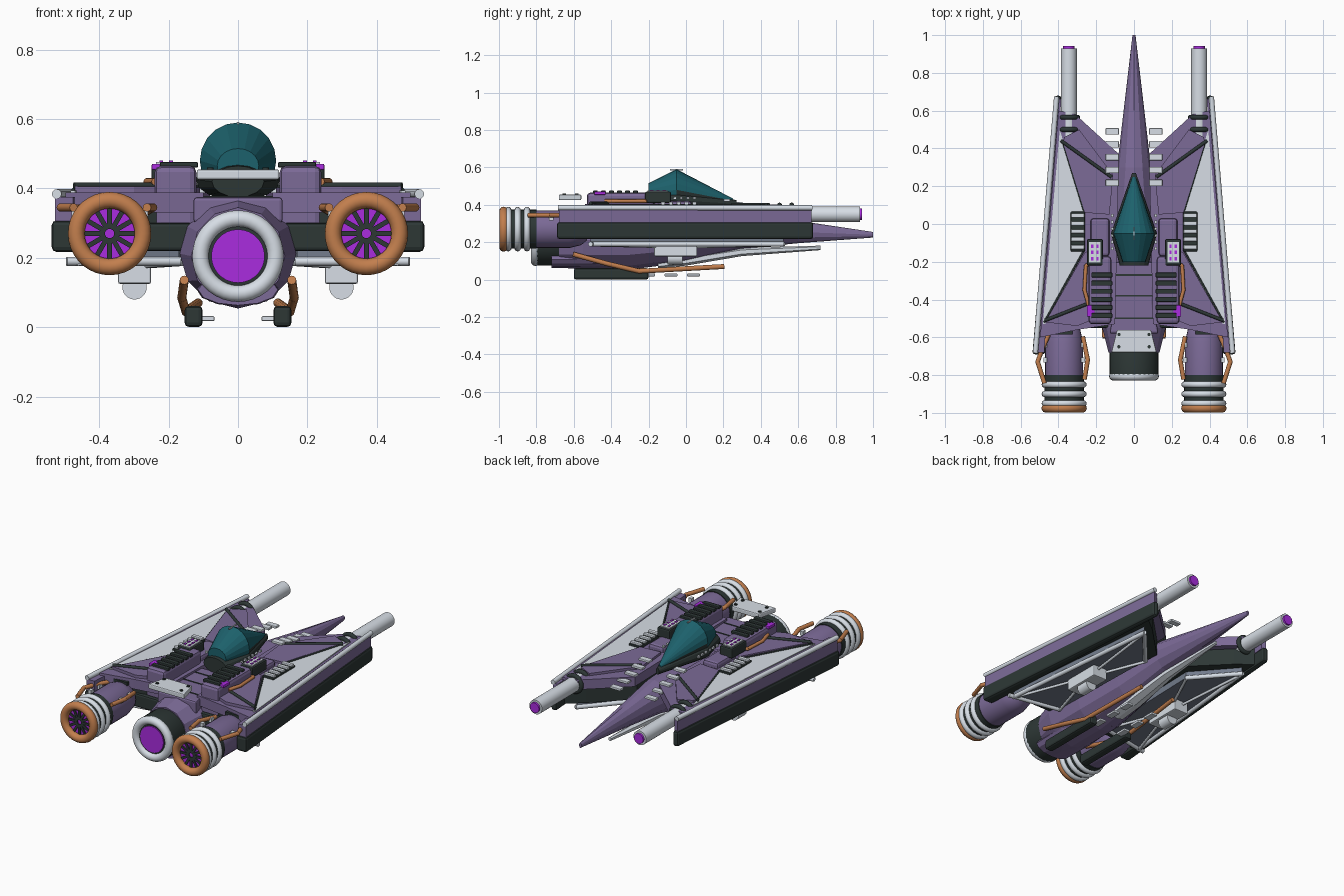
import bpy, bmesh, math
from mathutils import Vector, Matrix

if "Cube" in bpy.data.objects:
    bpy.data.objects.remove(bpy.data.objects["Cube"])


def material(name, rgb):
    m = bpy.data.materials.new(name)
    m.use_nodes = True
    m.diffuse_color = (*rgb, 1)
    m.node_tree.nodes["Principled BSDF"].inputs["Base Color"].default_value = (*rgb, 1)
    return m


PURPLE = material("hull purple", (.2, .145, .31))
WHITE = material("pale grey", (.68, .73, .79))
DARK = material("dark trim", (.026, .038, .036))
TEAL = material("teal glass", (.012, .12, .15))
ORANGE = material("copper", (.54, .21, .075))
GLOW = material("bright violet", (.4, .025, .74))
SLATE = material("slate underside", (.17, .2, .26))


def finish(name, bm, mats, mirror=True, bevel=0, smooth=False):
    bmesh.ops.recalc_face_normals(bm, faces=bm.faces)
    me = bpy.data.meshes.new(name)
    bm.to_mesh(me)
    bm.free()
    for m in mats if isinstance(mats, list) else [mats]:
        me.materials.append(m)
    ob = bpy.data.objects.new(name, me)
    bpy.context.collection.objects.link(ob)
    if smooth:
        me.shade_smooth()
        me.set_sharp_from_angle(angle=math.radians(35))
    if bevel:
        b = ob.modifiers.new("bevel", "BEVEL")
        b.width, b.segments = bevel, 2
    if mirror:
        ob.modifiers.new("mirror", "MIRROR")
    return ob


def boxes(name, items, mat, **kw):
    """items: (centre, size) pairs joined in one object"""
    bm = bmesh.new()
    for c, s in items:
        bmesh.ops.create_cube(bm, size=1, matrix=Matrix.Translation(c) @ Matrix.Diagonal((*s, 1)))
    return finish(name, bm, mat, **kw)


def prism(name, pts, z0, z1, mat, **kw):
    bm = bmesh.new()
    face = bm.faces.new([bm.verts.new((x, y, z0)) for x, y in pts])
    ext = bmesh.ops.extrude_face_region(bm, geom=[face])["geom"]
    bmesh.ops.translate(bm, verts=[v for v in ext if isinstance(v, bmesh.types.BMVert)], vec=(0, 0, z1 - z0))
    return finish(name, bm, mat, **kw)


def rods(name, paths, r, mat, **kw):
    """round rods along each path of points"""
    bm = bmesh.new()
    for path in paths:
        for a, b in zip(path, path[1:]):
            a, b = Vector(a), Vector(b)
            d = b - a
            rot = d.to_track_quat("Z", "Y").to_matrix().to_4x4()
            bmesh.ops.create_cone(bm, cap_ends=True, segments=12, radius1=r, radius2=r,
                                  depth=d.length + r * .6, matrix=Matrix.Translation((a + b) / 2) @ rot)
    return finish(name, bm, mat, smooth=True, **kw)


def loft(name, rings, n, mat, rule=None, **kw):
    """rings: (y, x radius, z radius, x centre, z centre)"""
    bm = bmesh.new()
    loops = [[bm.verts.new((cx + rx * math.sin(math.tau * i / n), y, cz + rz * math.cos(math.tau * i / n)))
              for i in range(n)] for y, rx, rz, cx, cz in rings]
    for a, b in zip(loops, loops[1:]):
        for i in range(n):
            f = bm.faces.new((a[i], a[(i + 1) % n], b[(i + 1) % n], b[i]))
            if rule:
                f.material_index = rule(f.calc_center_median())
    bm.faces.new(loops[0])
    bm.faces.new(loops[-1])
    return finish(name, bm, mat, **kw)


def lathe(name, profile, cx, cz, mat, **kw):
    return loft(name, [(y, r, r, cx, cz) for r, y in profile], 28, mat, smooth=True, **kw)


def torus(name, rings, cx, cz, mat, **kw):
    """rings: (y, major radius, minor radius)"""
    bm = bmesh.new()
    n, k = 36, 14
    for y, big, small in rings:
        vs = []
        for i in range(n):
            a = math.tau * i / n
            for j in range(k):
                t = math.tau * j / k
                r = big + small * math.cos(t)
                vs.append(bm.verts.new((cx + r * math.cos(a), y + small * math.sin(t), cz + r * math.sin(a))))
        for i in range(n):
            for j in range(k):
                p, q = i * k, (i + 1) % n * k
                bm.faces.new((vs[p + j], vs[q + j], vs[q + (j + 1) % k], vs[p + (j + 1) % k]))
    return finish(name, bm, mat, smooth=True, **kw)


# Fuselage, deck and keel
loft("fuselage", [(1, .008, .015, 0, .24), (.6, .055, .06, 0, .255), (.3, .09, .1, 0, .265),
                  (0, .13, .14, 0, .232), (-.3, .168, .158, 0, .212), (-.55, .168, .158, 0, .212),
                  (-.68, .135, .14, 0, .205)], 12, PURPLE, mirror=False)
loft("belly_hull", [(-.25, .1, .05, 0, .115), (-.5, .12, .05, 0, .11), (-.72, .115, .045, 0, .108)], 12,
     PURPLE, mirror=False)
prism("deck", [(-.11, -.2), (.11, -.2), (.1, -.42), (.13, -.58), (-.13, -.58), (-.1, -.42)],
      .3, .375, PURPLE, mirror=False, bevel=.01)
boxes("deck_seams", [((0, y, .374), (.2, .008, .008)) for y in (-.27, -.38, -.5)], DARK, mirror=False)
prism("rear_plate", [(-.09, -.56), (.09, -.56), (.12, -.68), (-.12, -.68)], .425, .455, WHITE,
      mirror=False, bevel=.006)
rods("plate_studs", [[(.08, y, .45), (.08, y, .458)] for y in (-.585, -.65)], .009, DARK)
loft("keel", [(.72, .01, .012, 0, .17), (.3, .035, .022, 0, .148), (0, .05, .025, 0, .1),
              (-.15, .05, .02, 0, .08)], 6, WHITE, mirror=False)

# Central engine
lathe("main_engine", [(.12, -.64), (.13, -.67), (.13, -.8), (.095, -.81)], 0, .205, DARK, mirror=False)
torus("main_engine_rim", [(-.805, .108, .024)], 0, .205, WHITE, mirror=False)
lathe("main_engine_glow", [(.077, -.8), (.077, -.816)], 0, .205, GLOW, mirror=False)

# Canopy: glass above, dark tub below
loft("canopy", [(.25, .008, .012, 0, .422), (-.05, .11, .11, 0, .48), (-.2, .06, .05, 0, .465)], 20,
     [TEAL, DARK], rule=lambda c: 0 if c.z > .45 else 1, mirror=False)
loft("canopy_frame", [(.27, .01, .02, 0, .405), (-.05, .122, .06, 0, .425), (-.22, .075, .045, 0, .42)], 16,
     DARK, mirror=False)
boxes("canopy_crest", [((0, -.05, .588), (.006, .07, .008))], WHITE, mirror=False)

# Wings
prism("wing", [(.08, .37), (.31, .58), (.4, .6), (.497, -.6), (.3, -.56), (.1, -.53)], .33, .388, PURPLE)
prism("wing_core", [(.1, .32), (.3, .52), (.4, .6), (.49, -.58), (.3, -.54), (.14, -.5)], .23, .33, DARK)
prism("wing_panel", [(.375, .44), (.265, .08), (.26, -.14), (.47, -.53), (.483, -.53), (.393, .5)],
      .387, .394, WHITE)
prism("front_strake", [(.11, .26), (.29, .5), (.37, .46), (.375, .43), (.26, .06), (.13, .05)], .38, .402, PURPLE)
prism("rear_strake", [(.2, -.13), (.26, -.15), (.47, -.52), (.3, -.54), (.2, -.5)], .38, .405, PURPLE)
rods("wing_cables", [[(.385, .44, .402), (.12, .25, .402)], [(.47, -.51, .408), (.24, -.42, .408)]], .009, DARK)
rods("panel_seams", [[(.375, .43, .396), (.265, .07, .396)], [(.265, -.14, .396), (.475, -.52, .396)]], .005, DARK)

# Side armour along the wing edges
prism("side_armour", [(.385, .68), (.42, .68), (.538, -.69), (.47, -.69)], .217, .308, DARK, bevel=.014)
prism("upper_armour", [(.385, .66), (.412, .67), (.528, -.68), (.475, -.68)], .3, .375, PURPLE)
rods("edge_rail", [[(.41, .67, .384), (.522, -.68, .384)]], .014, WHITE)

# Wing vents
boxes("vent_base", [((.298, -.04, .394), (.075, .21, .02))], DARK, bevel=.005)
boxes("vent_slats", [((.298, .045 - .042 * i, .405), (.07, .022, .02)) for i in range(5)], WHITE, bevel=.004)

# Shoulder pods with grilles and control panels
boxes("shoulder_pod", [((.18, -.35, .375), (.12, .36, .18))], PURPLE, bevel=.018)
boxes("pod_nose", [((.18, -.07, .36), (.1, .2, .12))], PURPLE, bevel=.015)
boxes("grille", [((.17, -.27 - .043 * i, .468), (.11, .026, .016)) for i in range(6)], DARK, bevel=.004)
boxes("panel_base", [((.207, -.15, .44), (.085, .14, .06))], DARK, bevel=.008)
boxes("panel_face", [((.207, -.15, .472), (.06, .11, .008))], WHITE)
boxes("panel_buttons", [((.207 + dx, -.15 + dy, .477), (.011, .018, .006))
                        for dx in (-.014, .014) for dy in (-.033, 0, .033)], GLOW)
boxes("pod_light", [((.229, -.46, .462), (.04, .06, .018))], GLOW, bevel=.004)
rods("pod_pipe", [[(.2, -.2, .42), (.255, -.22, .42), (.262, -.35, .42), (.24, -.43, .42)]], .01, ORANGE)
boxes("tub_studs", [((.115, -.13 + .035 * i, .437), (.012, .015, .012)) for i in range(6)], WHITE)
boxes("nose_slats", [((.115, .49 - .068 * i, .36 + .016 * i), (.07, .034, .014)) for i in range(5)], WHITE, bevel=.003)

# Cannons
lathe("cannon", [(.042, .42), (.042, .93)], .345, .35, WHITE)
lathe("cannon_tip", [(.03, .92), (.03, .942)], .345, .35, GLOW)
torus("cannon_clamps", [(.5, .047, .013), (.565, .047, .013)], .345, .352, DARK)

# Side engines
X, Z = .37, .27
lathe("engine_body", [(.06, -.53), (.085, -.56), (.1, -.62), (.1, -.81)], X, Z, PURPLE)
lathe("engine_core", [(.104, -.8), (.104, -.96)], X, Z, DARK)
torus("engine_rings", [(y, .102, .017) for y in (-.85, -.9, -.95)], X, Z, WHITE)
torus("engine_lip", [(-.975, .096, .024)], X, Z, ORANGE)
lathe("fan_glow", [(.074, -.95), (.074, -.968)], X, Z, GLOW)
bm = bmesh.new()
for i in range(12):
    spoke = Matrix.Translation((X, -.969, Z)) @ Matrix.Rotation(math.tau * i / 12, 4, "Y")
    bmesh.ops.create_cube(bm, size=1, matrix=spoke @ Matrix.Translation((.043, 0, 0)) @ Matrix.Diagonal((.06, .012, .014, 1)))
finish("fan_blades", bm, DARK)
torus("fan_hub_ring", [(-.969, .019, .004)], X, Z, DARK)
rods("engine_pipes", [[(.45, -.58, .34), (.485, -.66, .345), (.51, -.73, .345), (.475, -.84, .345)],
                      [(.27, -.6, .33), (.245, -.72, .345), (.262, -.82, .345)]], .012, ORANGE)
boxes("engine_lugs", [((x, y, .33), (.02, .025, .025)) for x in (.27, .47) for y in (-.64, -.72)], WHITE)
boxes("engine_hatch", [((X, -.57, .36), (.09, .03, .02))], DARK)

# Underside: cross beam, framed lower panel, struts and sensor block
boxes("cross_beam", [((.31, -.52, .26), (.36, .06, .08))], DARK, bevel=.01)
frame = [(.46, -.51), (.36, .52), (.15, .28), (.17, -.45)]
prism("lower_panel", frame, .192, .232, SLATE)
rods("panel_frame", [[(*p, .19) for p in frame[:3]], [(.17, -.45, .19), (.49, -.51, .19)]], .013, WHITE)
rods("struts", [[(.3, -.05, .175), (x, y, .185)] for x, y in frame], .008, WHITE)
boxes("sensor_block", [((.298, -.055, .16), (.095, .23, .07)), ((.298, -.055, .21), (.04, .08, .14))],
      WHITE, bevel=.006)
lathe("sensor_drum", [(.035, -.1), (.035, -.02)], .298, .115, WHITE)

# Landing skids and their copper pipes
boxes("skid", [((.128, -.4, .031), (.052, .4, .06))], DARK, bevel=.012)
rods("skid_pipe", [[(.155, -.6, .135), (.162, -.42, .085), (.15, -.25, .045), (.115, .2, .07)]], .013, ORANGE)
boxes("skid_feet", [((.088, y, .025), (.04, .07, .014)) for y in (-.2, -.08, .04)], WHITE, bevel=.003)
